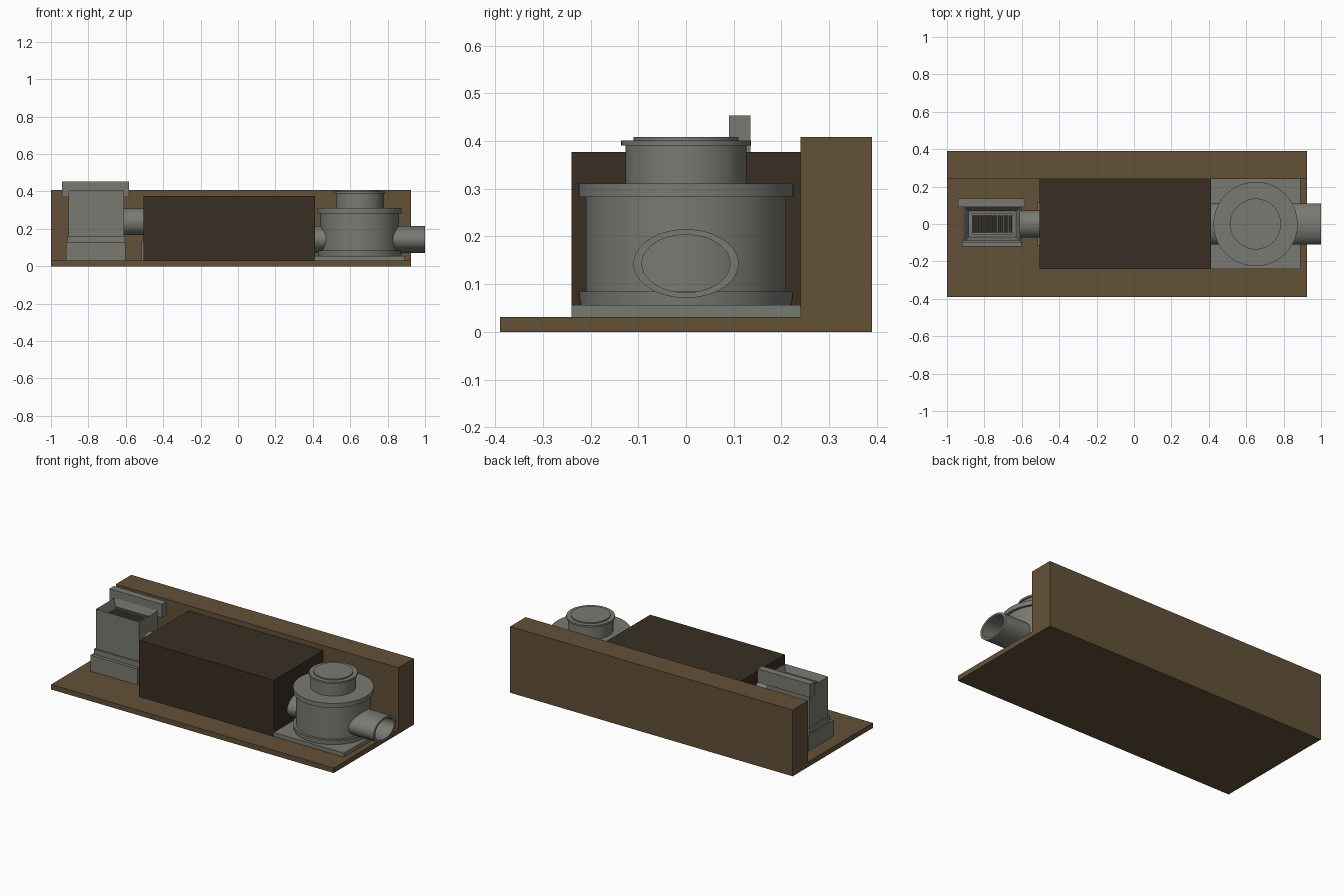
import bpy, bmesh
from math import cos, sin, pi

if "Cube" in bpy.data.objects:
    bpy.data.objects.remove(bpy.data.objects["Cube"], do_unlink=True)


def material(name, rgb):
    m = bpy.data.materials.new(name)
    m.use_nodes = True
    m.diffuse_color = (*rgb, 1)
    m.node_tree.nodes["Principled BSDF"].inputs["Base Color"].default_value = (*rgb, 1)
    return m


BROWN = material("earth_brown", (0.125, 0.083, 0.039))
DARK = material("dark_brown", (0.040, 0.028, 0.017))
GREY = material("metal_grey", (0.195, 0.195, 0.172))


def finish(name, bm, mat, smooth=False):
    bmesh.ops.recalc_face_normals(bm, faces=bm.faces)
    me = bpy.data.meshes.new(name)
    bm.to_mesh(me)
    bm.free()
    me.materials.append(mat)
    ob = bpy.data.objects.new(name, me)
    bpy.context.collection.objects.link(ob)
    if smooth:
        bpy.ops.object.select_all(action="DESELECT")
        ob.select_set(True)
        bpy.context.view_layer.objects.active = ob
        bpy.ops.object.shade_smooth_by_angle(angle=0.6)
    return ob


def add_box(bm, x, y, z):
    vs = bmesh.ops.create_cube(bm, size=1)["verts"]
    for v in vs:
        for i, (a, b) in enumerate((x, y, z)):
            v.co[i] = (a + b) / 2 + v.co[i] * (b - a)
    return vs


def box(name, mat, x, y, z):
    bm = bmesh.new()
    add_box(bm, x, y, z)
    return finish(name, bm, mat)


def lathe(name, profile, point, mat, close=False, n=64):
    """Skin rings of (radius, height) pairs; point maps them to space."""
    bm = bmesh.new()
    rings = [[bm.verts.new(point(r, h, 2 * pi * i / n)) for i in range(n)]
             for r, h in profile]
    pairs = list(zip(rings, rings[1:]))
    if close:
        pairs.append((rings[-1], rings[0]))
    else:
        bm.faces.new(rings[0])
        bm.faces.new(rings[-1])
    for a, b in pairs:
        for i in range(n):
            j = (i + 1) % n
            bm.faces.new((a[i], a[j], b[j], b[i]))
    return finish(name, bm, mat, True)


def pipe(name, x0, x1, z, ry, rz, bore=0.84):
    """Hollow elliptical pipe along x."""
    return lathe(name, [(1, x0), (1, x1), (bore, x1), (bore, x0)],
                 lambda r, h, a: (h, ry * r * cos(a), z + rz * r * sin(a)),
                 GREY, close=True)


# Ground slab, back wall and central block
box("ground_slab", BROWN, (-1, 0.925), (-0.39, 0.39), (0, 0.031))
box("back_wall", BROWN, (-1, 0.925), (0.24, 0.39), (0.031, 0.408))
box("central_block", DARK, (-0.505, 0.412), (-0.24, 0.24), (0.031, 0.377))

# Round chamber with flanges, neck and lid
CX = 0.65
box("chamber_plate", GREY, (0.412, 0.89), (-0.24, 0.24), (0.031, 0.056))
lathe("round_chamber",
      [(0.222, 0.056), (0.225, 0.085), (0.21, 0.085), (0.21, 0.283),
       (0.225, 0.283), (0.225, 0.311), (0.127, 0.311), (0.127, 0.39),
       (0.136, 0.39), (0.136, 0.401), (0.11, 0.401), (0.11, 0.408)],
      lambda r, h, a: (CX + r * cos(a), r * sin(a), h), GREY)
pipe("outlet_pipe", 0.83, 1.0, 0.143, 0.11, 0.072)
pipe("chamber_link_pipe", 0.40, 0.47, 0.143, 0.11, 0.072)

# Square inlet: plinth, hollow shaft and grate
box("inlet_plinth", GREY, (-0.92, -0.602), (-0.12, 0.12), (0.031, 0.13))
box("shaft_foot", GREY, (-0.912, -0.605), (-0.1, 0.1), (0.13, 0.162))
bm = bmesh.new()
X, Y = (-0.905, -0.61), (-0.09, 0.09)
add_box(bm, X, Y, (0.162, 0.406))
top = max(bm.faces, key=lambda f: f.calc_center_median().z)
bmesh.ops.inset_region(bm, faces=[top], thickness=0.03)
bmesh.ops.translate(bm, verts=top.verts[:], vec=(0, 0, -0.06))
finish("inlet_shaft", bm, GREY)

bm = bmesh.new()
for i in range(15):
    x = -0.86 + i * 0.205 / 14
    add_box(bm, (x - 0.003, x + 0.003), (-0.045, 0.045), (0.35, 0.372))
for s in (-1, 1):
    add_box(bm, (-0.87, -0.645), (s * 0.05 - 0.005, s * 0.05 + 0.005), (0.346, 0.375))
finish("inlet_grate", bm, GREY)
box("grate_floor", DARK, (-0.865, -0.65), (-0.045, 0.045), (0.345, 0.35))

# Raised bar behind the shaft and the pipe towards the block
box("inlet_back_bar", GREY, (-0.94, -0.582), (0.09, 0.135), (0.37, 0.453))
pipe("inlet_pipe", -0.615, -0.50, 0.238, 0.073, 0.072)
box("inlet_pipe_foot", GREY, (-0.517, -0.50), (-0.115, 0.115), (0.031, 0.13))
